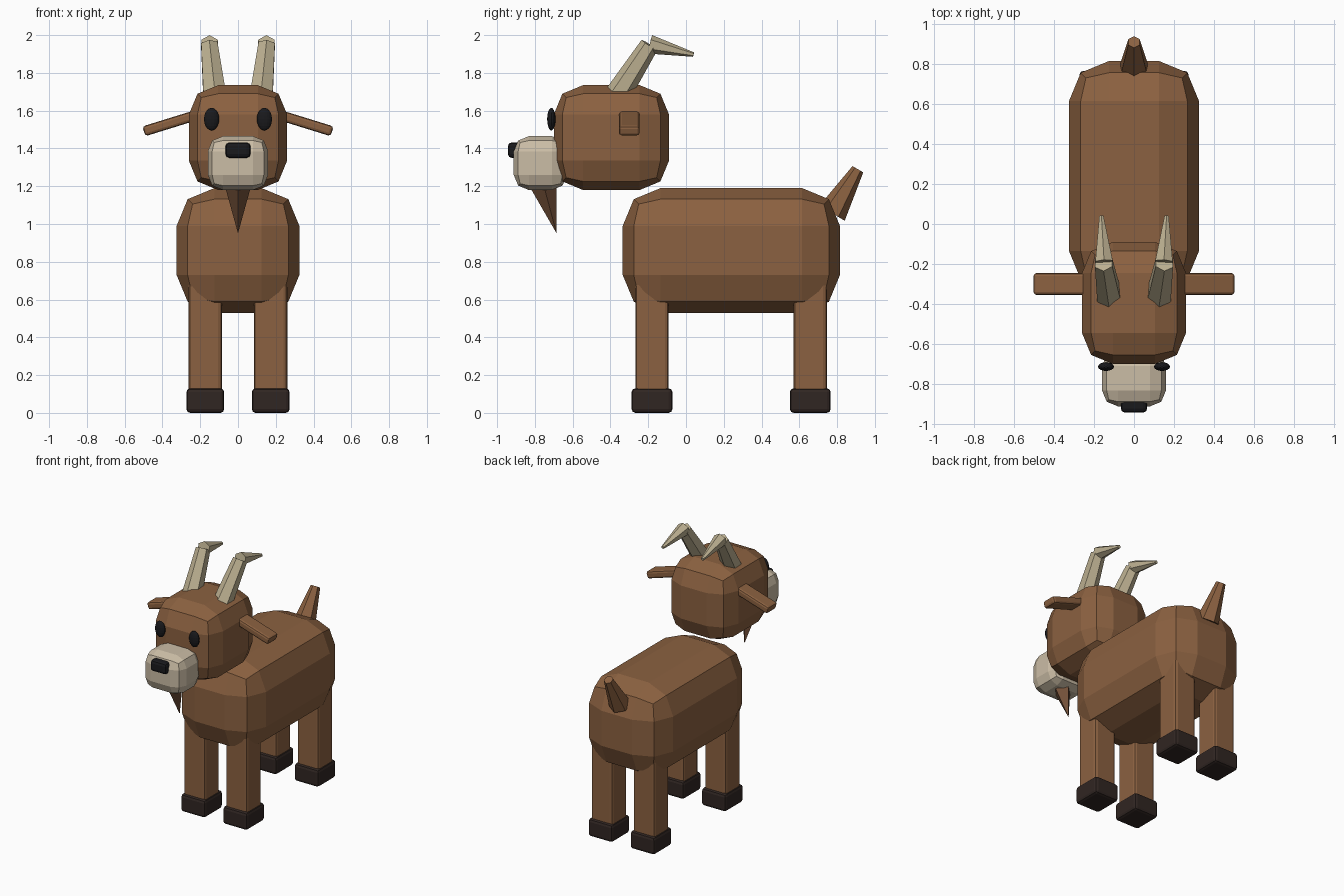
import bpy, bmesh, math
from mathutils import Vector, Matrix

if "Cube" in bpy.data.objects:
    bpy.data.objects.remove(bpy.data.objects["Cube"])


def material(name, rgb):
    m = bpy.data.materials.new(name)
    m.diffuse_color = (*rgb, 1)
    m.use_nodes = True
    m.node_tree.nodes["Principled BSDF"].inputs["Base Color"].default_value = m.diffuse_color
    return m


BROWN = material("brown_coat", (0.26, 0.12, 0.052))
DARK_BROWN = material("dark_brown_hair", (0.17, 0.08, 0.04))
CREAM = material("cream_muzzle", (0.60, 0.51, 0.38))
HORN = material("horn", (0.50, 0.43, 0.28))
HOOF = material("hoof", (0.03, 0.019, 0.016))
BLACK = material("black", (0.010, 0.010, 0.012))


def finish(name, bm, mat):
    bmesh.ops.recalc_face_normals(bm, faces=bm.faces)
    mesh = bpy.data.meshes.new(name)
    bm.to_mesh(mesh)
    bm.free()
    mesh.materials.append(mat)
    ob = bpy.data.objects.new(name, mesh)
    bpy.context.collection.objects.link(ob)
    return ob


def box(name, lo, hi, bevel, mat, tilt=0):
    """Two-segment bevelled box between two corners, tilted about y."""
    lo, hi = Vector(lo), Vector(hi)
    bm = bmesh.new()
    bmesh.ops.create_cube(bm, size=1)
    bmesh.ops.scale(bm, vec=hi - lo, verts=bm.verts)
    bmesh.ops.bevel(bm, geom=bm.edges[:], offset=bevel, segments=2,
                    profile=0.5, affect='EDGES')
    bmesh.ops.transform(bm, verts=bm.verts, matrix=Matrix.Translation(
        (lo + hi) / 2) @ Matrix.Rotation(tilt, 4, 'Y'))
    return finish(name, bm, mat)


def taper(name, a, b, r1, r2, sides, mat):
    """Tapered prism from a to b, with a ridge on its front and back."""
    a, b = Vector(a), Vector(b)
    axis = (b - a).normalized()
    v = axis.cross(Vector((1, 0, 0))).normalized()
    s = v.cross(axis)
    bm = bmesh.new()
    rings = []
    for p, r in ((a, r1), (b, r2)):
        rings.append([bm.verts.new(p + r * (math.cos(t) * v + math.sin(t) * s))
                      for t in (2 * math.pi * i / sides for i in range(sides))])
    for i in range(sides):
        j = (i + 1) % sides
        bm.faces.new((rings[0][i], rings[0][j], rings[1][j], rings[1][i]))
    for ring in rings:
        bm.faces.new(ring)
    bmesh.ops.remove_doubles(bm, verts=bm.verts, dist=1e-4)
    return finish(name, bm, mat)


# Body, head and face
box("body", (-0.325, -0.335, 0.53), (0.325, 0.815, 1.19), 0.2, BROWN)
box("head", (-0.26, -0.70, 1.18), (0.26, -0.09, 1.735), 0.155, BROWN)
box("muzzle", (-0.16, -0.912, 1.18), (0.16, -0.63, 1.465), 0.08, CREAM)
box("nose", (-0.066, -0.943, 1.35), (0.066, -0.86, 1.432), 0.02, BLACK)
taper("beard", (0, -0.763, 1.24), (0, -0.685, 0.95), 0.08, 0, 4, DARK_BROWN)
taper("tail", (0, 0.773, 1.057), (0, 0.91, 1.29), 0.078, 0.033, 6, BROWN)

for side, sx in (("left", 1), ("right", -1)):
    # Eyes
    bm = bmesh.new()
    bmesh.ops.create_uvsphere(bm, u_segments=16, v_segments=10, radius=1)
    bmesh.ops.transform(bm, verts=bm.verts, matrix=Matrix.Translation(
        (sx * 0.14, -0.713, 1.555)) @ Matrix.Diagonal((0.04, 0.022, 0.06, 1)))
    finish(side + "_eye", bm, BLACK)

    # Ears, drooping outwards
    cx = sx * 0.355
    box(side + "_ear", (cx - 0.15, -0.355, 1.508), (cx + 0.15, -0.245, 1.562),
        0.015, BROWN, sx * 0.3)

    # Horns in two swept-back sections
    taper(side + "_horn_base", (sx * 0.122, -0.377, 1.66),
          (sx * 0.152, -0.193, 1.948), 0.07, 0.05, 6, HORN)
    taper(side + "_horn_tip", (sx * 0.150, -0.19, 1.951),
          (sx * 0.163, 0.04, 1.897), 0.05, 0.012, 6, HORN)

    # Legs and hooves
    for end, y in (("front", -0.18), ("back", 0.658)):
        x = sx * 0.173
        box(f"{end}_{side}_leg", (x - 0.088, y - 0.088, 0.005),
            (x + 0.088, y + 0.088, 0.72), 0.02, BROWN)
        box(f"{end}_{side}_hoof", (x - 0.1, y - 0.108, 0),
            (x + 0.1, y + 0.108, 0.13), 0.02, HOOF)
